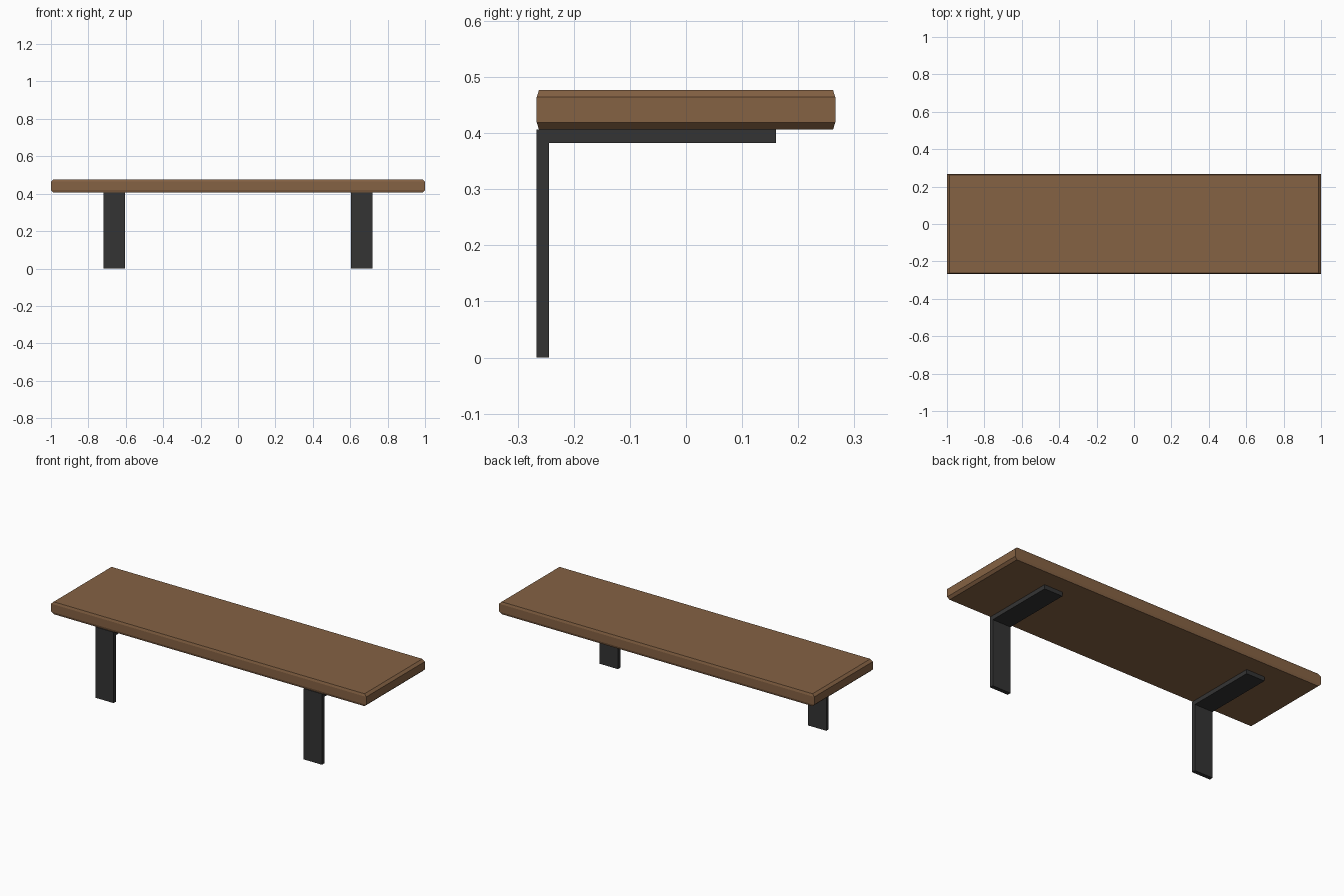
import bpy, bmesh

if "Cube" in bpy.data.objects:
    bpy.data.objects.remove(bpy.data.objects["Cube"])


def material(name, rgb):
    m = bpy.data.materials.new(name)
    m.diffuse_color = (*rgb, 1.0)
    m.use_nodes = True
    m.node_tree.nodes["Principled BSDF"].inputs["Base Color"].default_value = m.diffuse_color
    return m


wood = material("brown wood", (0.235, 0.122, 0.057))
steel = material("dark steel", (0.034, 0.034, 0.034))


def box(name, lo, hi, mat, chamfer=None):
    """Box between two corners; chamfer = (x, y, z) inset of top and bottom rims."""
    bm = bmesh.new()
    bmesh.ops.create_cube(bm, size=1.0)
    if chamfer:
        # Inset the top and bottom caps, then spread them to make sloped rims
        caps = [f for f in bm.faces if abs(f.normal.z) > 0.9]
        bmesh.ops.inset_individual(bm, faces=caps, thickness=0.1)
    size = [b - a for a, b in zip(lo, hi)]
    mid = [(a + b) / 2 for a, b in zip(lo, hi)]
    for v in bm.verts:
        rim = chamfer and abs(v.co.x) > 0.45
        cap = chamfer and not rim
        for i in range(3):
            half = size[i] / 2
            if cap and i < 2:
                half -= chamfer[i]
            if rim and i == 2:
                half -= chamfer[2]
            v.co[i] = mid[i] + (half if v.co[i] > 0 else -half)
    bm.normal_update()
    me = bpy.data.meshes.new(name)
    bm.to_mesh(me)
    bm.free()
    me.materials.append(mat)
    ob = bpy.data.objects.new(name, me)
    bpy.context.collection.objects.link(ob)
    return ob


# Thick plank with chamfered rims
box("seat_plank", (-1, -0.266, 0.406), (1, 0.266, 0.477), wood, (0.014, 0.004, 0.013))

# L-shaped flat steel brackets: upright at the front, arm under the plank
for side, x in (("left", -0.661), ("right", 0.661)):
    x0, x1 = x - 0.058, x + 0.058
    box(side + "_leg", (x0, -0.266, 0), (x1, -0.244, 0.406), steel)
    box(side + "_support_arm", (x0, -0.244, 0.382), (x1, 0.16, 0.406), steel)
